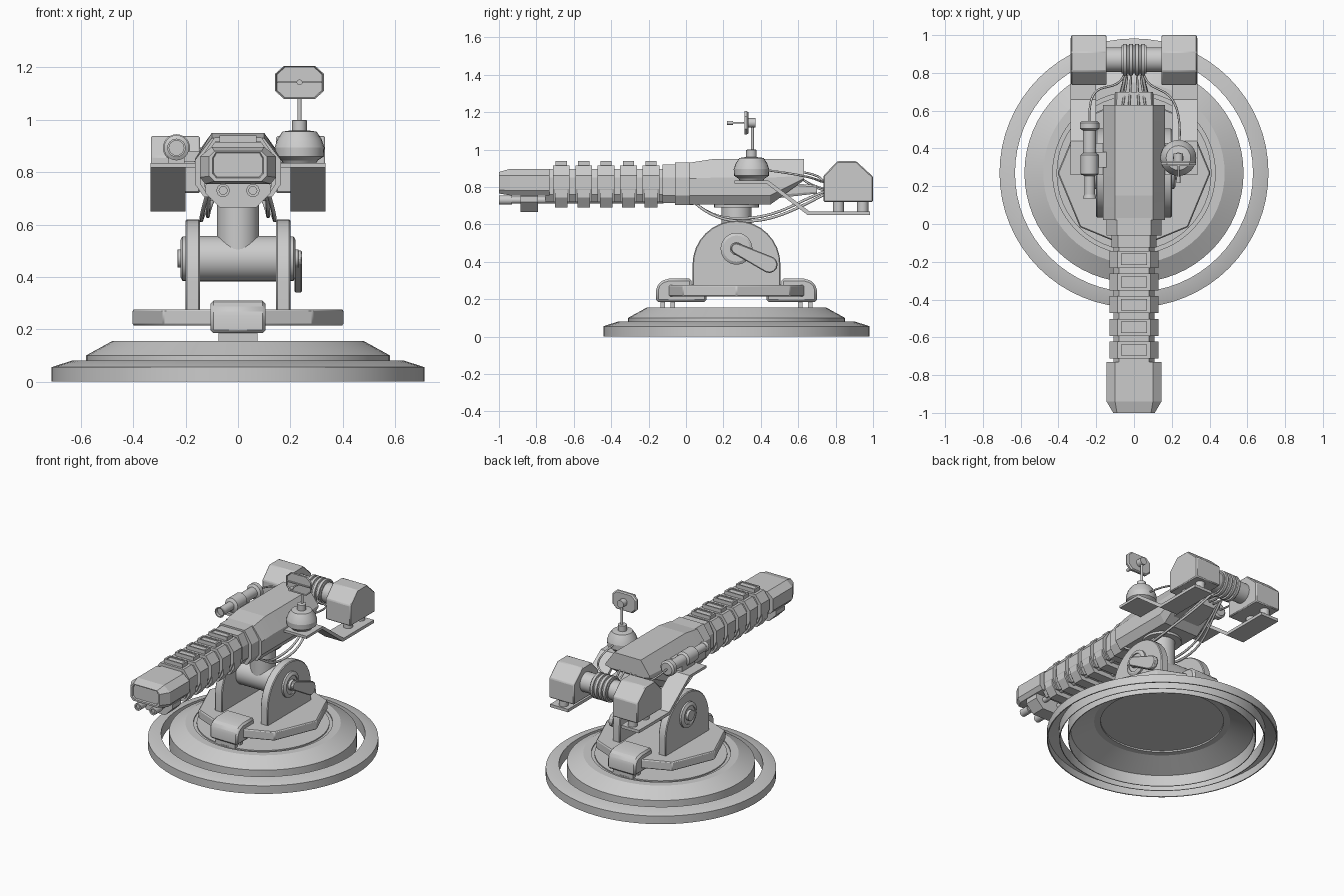
import bpy, bmesh
from math import sin, cos, pi, radians
from mathutils import Vector

if "Cube" in bpy.data.objects:
    bpy.data.objects.remove(bpy.data.objects["Cube"])

CY = 0.27  # y of the rotation axis


def finish(name, verts, faces, bevel=0, angle=20):
    me = bpy.data.meshes.new(name)
    me.from_pydata([tuple(v) for v in verts], [], faces)
    bm = bmesh.new()
    bm.from_mesh(me)
    bmesh.ops.recalc_face_normals(bm, faces=bm.faces)
    bm.to_mesh(me)
    bm.free()
    ob = bpy.data.objects.new(name, me)
    bpy.context.scene.collection.objects.link(ob)
    if bevel:
        m = ob.modifiers.new("Bevel", 'BEVEL')
        m.width, m.segments = bevel, 1
    bpy.ops.object.select_all(action='DESELECT')
    ob.select_set(True)
    bpy.context.view_layer.objects.active = ob
    bpy.ops.object.shade_smooth_by_angle(angle=radians(angle))
    return ob


def skin(name, rings, closed=False, **kw):
    """Bridge equal rings of points; cap the ends or close the loop."""
    n, k = len(rings[0]), len(rings)
    faces = []
    for i in range(k if closed else k - 1):
        a, b = i * n, (i + 1) % k * n
        faces += [(a + j, a + (j + 1) % n, b + (j + 1) % n, b + j) for j in range(n)]
    if not closed:
        faces += [tuple(range(n))[::-1], tuple(range((k - 1) * n, k * n))]
    return finish(name, [v for r in rings for v in r], faces, **kw)


def prism(name, pts, axis, a, b, **kw):
    put = {'x': lambda p, t: (t, p[0], p[1]), 'y': lambda p, t: (p[0], t, p[1]),
           'z': lambda p, t: (p[0], p[1], t)}[axis]
    return skin(name, [[put(p, t) for p in pts] for t in (a, b)], **kw)


def box(name, x0, x1, y0, y1, z0, z1, **kw):
    return prism(name, [(x0, y0), (x1, y0), (x1, y1), (x0, y1)], 'z', z0, z1, **kw)


def lathe(name, prof, org=(0, 0, 0), axis=(0, 0, 1), n=32, closed=False):
    q = Vector(axis).to_track_quat('Z', 'Y')
    o = Vector(org)
    return skin(name, [[o + q @ Vector((r * cos(2 * pi * i / n), r * sin(2 * pi * i / n), h))
                        for i in range(n)] for r, h in prof], closed=closed)


def rod(name, r, p, q, n=20):
    d = Vector(q) - Vector(p)
    return lathe(name, [(r, 0), (r, d.length)], p, d, n)


def loft(name, secs, **kw):
    """Octagonal sections: y, top z, top half width, upper z, half width, lower z, bottom half width, bottom z."""
    return skin(name, [[(x, y, z) for x, z in (
        (t, zt), (w, zu), (w, zl), (b, zb), (-b, zb), (-w, zl), (-w, zu), (-t, zt))]
        for y, zt, t, zu, w, zl, b, zb in secs], angle=5, **kw)


def bar(name, y0, y1, *sec, **kw):
    return loft(name, [(y0, *sec), (y1, *sec)], **kw)


def cable(name, pts, r=0.006):
    cu = bpy.data.curves.new(name, 'CURVE')
    cu.dimensions, cu.bevel_depth, cu.bevel_resolution, cu.resolution_u = '3D', r, 1, 6
    sp = cu.splines.new('NURBS')
    sp.points.add(len(pts) - 1)
    for p, c in zip(sp.points, pts):
        p.co = (*c, 1)
    sp.use_endpoint_u, sp.order_u = True, 4
    bpy.context.scene.collection.objects.link(bpy.data.objects.new(name, cu))


# Base: loose outer ring (open channel) and hollow stepped disc
lathe("outer_ring", [(.705, 0), (.712, 0), (.712, .055), (.635, .08), (.63, .08), (.63, 0), (.635, 0), (.637, .07),
                     (.705, .05)], (0, CY, 0), n=64, closed=True)
lathe("base_disc", [(.36, .14), (.38, .14), (.38, .13), (.42, .13), (.565, .07), (.575, 0), (.58, 0), (.58, .1),
                    (.48, .155), (.43, .155), (.43, .147), (.41, .147), (.41, .155)], (0, CY, 0), n=64)

# Turntable plate held by two clamps on feet
prism("turntable_plate", [(.405 * cos(i * pi / 4), CY + .405 * sin(i * pi / 4)) for i in range(8)],
      'z', .215, .275, bevel=.006, angle=10)
for s, side in ((-1, "front"), (1, "back")):
    prism(side + "_clamp", [(CY + s * d, z) for d, z in (
        (.16, .185), (.43, .185), (.43, .25), (.42, .28), (.395, .3), (.36, .31), (.24, .31), (.24, .27), (.16, .27))],
        'x', -.105, .105, bevel=.012)
    for d in (.34, .395):
        box(side + "_clamp_foot", -.075, .075, CY + s * d - .012, CY + s * d + .012, .15, .19)

# Yoke cheeks, hubs and trunnion
arch = [(.035, .27)] + [(CY - .235 * cos(i * pi / 16), .385 + .235 * sin(i * pi / 16)) for i in range(17)] + [(.505, .27)]
for s, side in ((-1, "left"), (1, "right")):
    prism(side + "_cheek", arch, 'x', s * .145, s * .2, bevel=.005)
    lathe(side + "_hub", [(.085, .19), (.085, .212), (.07, .22), (.06, .22), (.06, .212), (.035, .212),
                          (.035, .23), (.02, .232)], (0, CY, .47), (s, 0, 0))
rod("trunnion", .087, (-.16, CY, .47), (.16, CY, .47), 32)
rod("support_post", .08, (0, CY, .47), (0, CY, .73), 32)
rod("post_flange", .12, (0, CY, .69), (0, CY, .72), 32)

# Elevation lever: tapered rounded arm
a0 = -.46
lever = [(CY + .03 * cos(a0 + pi / 2 + i * pi / 6), .47 + .03 * sin(a0 + pi / 2 + i * pi / 6)) for i in range(7)]
lever += [(.445 + .045 * cos(a0 - pi / 2 + i * pi / 6), .385 + .045 * sin(a0 - pi / 2 + i * pi / 6)) for i in range(7)]
prism("elevation_lever", lever, 'x', .215, .245, bevel=.005)

# Receiver, neck and barrel core
loft("receiver", [(.02, .93, .1, .845, .165, .755, .13, .705), (.15, .95, .1, .85, .165, .755, .13, .705),
                  (.45, .95, .1, .85, .165, .755, .13, .705), (.63, .95, .1, .86, .165, .845, .13, .835)])
loft("receiver_tail", [(.4, .83, .1, .82, .105, .75, .1, .73), (.7, .81, .09, .80, .1, .775, .09, .765)])
bar("neck_collar", -.06, .04, .932, .09, .85, .145, .755, .11, .703)
bar("neck_step", -.125, -.05, .92, .085, .85, .12, .755, .09, .715)
bar("barrel_core", -.75, -.1, .895, .08, .85, .108, .76, .08, .72)

# Barrel cooling segments with skirts and recessed top pads
for i in range(5):
    y = -.187 - i * .12
    bar("barrel_segment", y - .045, y + .045, .915, .088, .86, .13, .79, .1, .72)
    bar("segment_skirt", y - .034, y + .034, .86, .1, .84, .128, .745, .09, .69)
    skin("segment_pad", [[(sx * w, y + sy * d, z) for sx, sy in ((-1, -1), (1, -1), (1, 1), (-1, 1))]
                         for w, d, z in ((.07, .03, .9), (.07, .03, .94), (.058, .021, .94), (.058, .021, .933))], angle=10)

# Muzzle head with inset face
loft("muzzle", [(-.99, .87, .078, .85, .088, .8, .076, .785), (-.99, .873, .082, .853, .093, .797, .08, .781),
                (-1, .875, .085, .855, .097, .794, .082, .777), (-1, .88, .09, .86, .11, .785, .09, .765),
                (-.94, .897, .1, .86, .145, .78, .125, .755), (-.73, .897, .1, .86, .145, .78, .125, .755)])

# Twin lower barrels and their saddle
for s in (-1, 1):
    lathe("lower_barrel", [(.015, .01), (.015, 0), (.025, 0), (.025, .07), (.018, .07), (.018, .88)],
          (s * .057, -1, .73), (0, 1, 0), 20)
bar("lower_barrel_saddle", -.885, -.79, .755, .12, .75, .125, .72, .07, .665)

# Rear shelves, counterweights and their legs
shelf = [(.26, .835), (.44, .835), (.66, .67), (.985, .67), (.985, .65), (.65, .65), (.43, .818), (.26, .818)]
weight = [(.735, .72), (.735, .86), (.81, .938), (.91, .938), (1, .855), (1, .72)]
for s, side in ((-1, "left"), (1, "right")):
    prism(side + "_shelf", shelf, 'x', s * .2, s * .335, angle=10)
    box(side + "_shelf_root", s * .12, s * .21, .26, .43, .818, .835)
    prism(side + "_counterweight", weight, 'x', s * .145, s * .333, bevel=.006, angle=10)
    for y in (.815, .945):
        rod(side + "_weight_leg", .03, (s * .26, y, .66), (s * .26, y, .73))

# Crossbar with ribbed collar between the counterweights
rod("crossbar", .065, (-.16, .87, .83), (.16, .87, .83), 32)
ribs = [(.074, -.066)]
for i in range(4):
    x = -.048 + i * .032
    ribs += [(.074, x - .011), (.084, x - .009), (.084, x + .009), (.074, x + .011)]
lathe("ribbed_collar", ribs + [(.074, .066)], (0, .87, .83), (1, 0, 0))

# Sighting scope on the left
lathe("scope", [(.03, .02), (.035, 0), (.028, 0), (.028, .12), (.048, .13), (.048, .23), (.035, .24), (.035, .36), (.052, .37),
                (.052, .4), (.04, .41)], (-.235, .135, .893), (0, 1, 0), 24)
box("scope_mount", -.265, -.205, .28, .42, .825, .88)
box("scope_bracket", -.22, -.13, .3, .38, .84, .88)

# Sensor dome, mast and octagonal dish on the right
X = .235
lathe("sensor_dome", [(.06, .83), (.07, .845), (.093, .86), (.095, .895), (.085, .925), (.065, .955), (.028, .96),
                      (.028, .998), (.02, 1.0)], (X, .35, 0), n=24)
rod("mast", .008, (X, .355, .99), (X, .355, 1.14))
cut = [(.06, .063), (.093, .033), (.093, -.033), (.06, -.063)]
octo = cut + [(-a, b) for a, b in reversed(cut)]
skin("dish", [[(X + a * k, y, 1.143 + b * k) for a, b in octo]
              for k, y in ((.92, .318), (.96, .312), (1, .312), (1, .325), (.9, .333))], angle=5)
rod("dish_hub", .025, (X, .33, 1.143), (X, .372, 1.143))
rod("feed_arm", .005, (X, .24, 1.143), (X, .34, 1.143))
rod("feed_horn", .011, (X, .218, 1.143), (X, .252, 1.143))
box("feed_bar", X - .085, X + .085, .308, .32, 1.14, 1.147)

# Cables: collar to receiver, to side instruments, and slung underneath
for s in (-1, 1):
    for i in range(2):
        x = s * (.015 + .02 * i)
        cable("receiver_cable", [(x, .82, .79), (x, .75, .78 - .02 * i), (x * 1.6, .67, .80), (x * 1.8, .6, .86)])
        x = s * (.115 + .025 * i)
        cable("underslung_cable", [(s * .04, .82, .8), (s * .06, .7, .77 - .03 * i), (x, .52, .66 - .02 * i),
                                   (x, .3, .62 - .02 * i), (x, .12, .64), (s * .11, .02, .74)], .008)
cable("scope_cable", [(-.045, .82, .83), (-.06, .72, .82), (-.21, .75, .85), (-.24, .64, .88), (-.235, .53, .893)])
cable("dome_cable", [(.045, .82, .83), (.06, .72, .82), (.19, .73, .84), (.25, .58, .87), (.24, .43, .89)])
